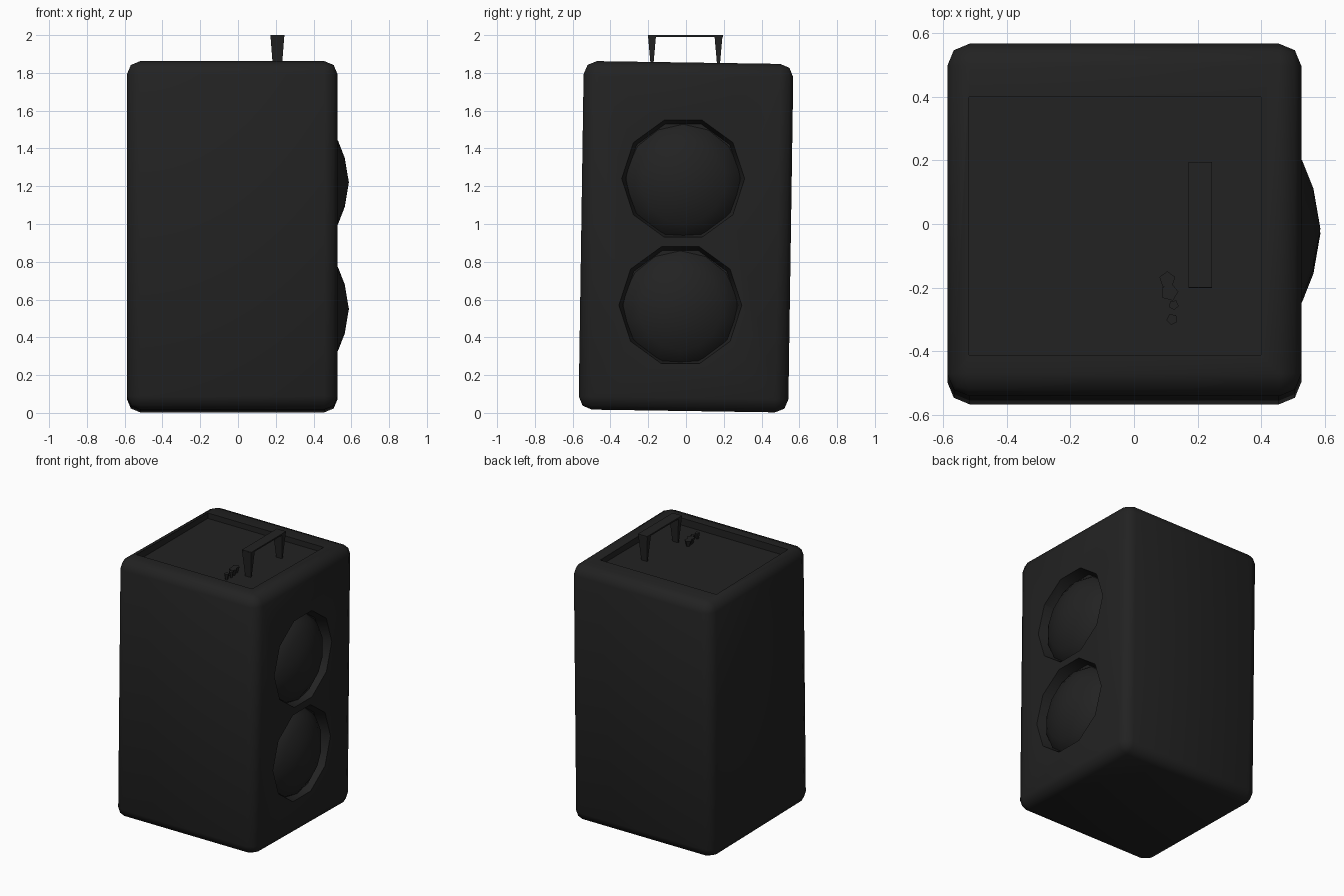
import bpy, bmesh
from math import pi, radians
from mathutils import Matrix, Vector

cube = bpy.data.objects.get("Cube")
if cube:
    bpy.data.objects.remove(cube, do_unlink=True)

mat = bpy.data.materials.new("charcoal")
mat.use_nodes = True
colour = (0.016, 0.016, 0.016, 1)
mat.diffuse_color = colour
bsdf = mat.node_tree.nodes["Principled BSDF"]
bsdf.inputs["Base Color"].default_value = colour
bsdf.inputs["Roughness"].default_value = 0.8


def finish(name, bm, smooth=None):
    bmesh.ops.recalc_face_normals(bm, faces=bm.faces)
    mesh = bpy.data.meshes.new(name)
    bm.to_mesh(mesh)
    bm.free()
    mesh.materials.append(mat)
    obj = bpy.data.objects.new(name, mesh)
    bpy.context.collection.objects.link(obj)
    if smooth:
        shade(obj, smooth)
    return obj


def select(obj):
    bpy.ops.object.select_all(action='DESELECT')
    obj.select_set(True)
    bpy.context.view_layer.objects.active = obj


def shade(obj, angle):
    select(obj)
    bpy.ops.object.shade_smooth_by_angle(angle=radians(angle))


def box(bm, lo, hi, taper=(1, 1)):
    """Box between two corners; taper scales the bottom in x and y."""
    lo, hi = Vector(lo), Vector(hi)
    mid, size = (lo + hi) / 2, hi - lo
    for v in bmesh.ops.create_cube(bm, size=1)["verts"]:
        if v.co.z < 0:
            v.co.x *= taper[0]
            v.co.y *= taper[1]
        v.co = mid + v.co * size


def cut(target, bm):
    cutter = finish("cutter", bm)
    cutter.hide_render = True
    mod = target.modifiers.new("cut", 'BOOLEAN')
    mod.operation, mod.solver, mod.object = 'DIFFERENCE', 'EXACT', cutter
    select(target)
    bpy.ops.object.modifier_apply(modifier=mod.name)
    bpy.data.objects.remove(cutter, do_unlink=True)


# Cabinet: softened box, leaning very slightly
bm = bmesh.new()
box(bm, (-0.588, -0.555, 0.01), (0.527, 0.555, 1.855))
bmesh.ops.bevel(bm, geom=bm.edges[:], offset=0.07, segments=2, profile=0.5,
                affect='EDGES')
centre = Vector((0, 0, 0.933))
bmesh.ops.rotate(bm, verts=bm.verts, cent=centre,
                 matrix=Matrix.Rotation(-0.015, 3, 'X'))
cabinet = finish("cabinet", bm)

# Shallow tray in the top
bm = bmesh.new()
box(bm, (-0.52, -0.412, 1.81), (0.4, 0.4, 2.1))
cut(cabinet, bm)

# Ten-sided speaker sockets in the right-hand panel, with domes inside
FLOOR = 0.45
speakers = {"upper": (-0.015, 1.24), "lower": (-0.03, 0.57)}
for name, (y, z) in speakers.items():
    bm = bmesh.new()
    bmesh.ops.create_cone(bm, cap_ends=True, segments=10, radius1=0.305,
                          radius2=0.345, depth=0.15,
                          matrix=Matrix.Translation((FLOOR + 0.075, y, z))
                          @ Matrix.Rotation(pi / 2, 4, 'Y'))
    cut(cabinet, bm)

    bm = bmesh.new()
    profile = [(0, 0.587), (0.13, 0.565), (0.22, 0.53), (0.28, 0.49),
               (0.315, 0.44)]
    points = [bm.verts.new((x, y, z - 0.02 + r)) for r, x in profile]
    edges = [bm.edges.new(pair) for pair in zip(points, points[1:])]
    bmesh.ops.spin(bm, geom=points + edges, cent=(0, y, z - 0.02),
                   axis=(1, 0, 0), angle=2 * pi, steps=14)
    bmesh.ops.remove_doubles(bm, verts=bm.verts, dist=0.001)
    finish(name + "_speaker_dome", bm, 60)
shade(cabinet, 50)

# Carry handle: thin strap on two tapered legs
bm = bmesh.new()
box(bm, (0.172, -0.2, 1.99), (0.245, 0.195, 2.0))
for y in (-0.18, 0.172):
    box(bm, (0.172, y - 0.021, 1.805), (0.245, y + 0.021, 1.995), (0.6, 0.2))
finish("handle", bm)

# Row of little angular control knobs on the tray
bm = bmesh.new()
for i, (x, y, r) in enumerate([(0.105, -0.175, 0.026), (0.112, -0.215, 0.028),
                               (0.125, -0.255, 0.016), (0.12, -0.3, 0.018)]):
    bmesh.ops.create_cone(bm, cap_ends=True, segments=5, radius1=r * 0.5,
                          radius2=r, depth=0.045,
                          matrix=Matrix.Translation((x, y, 1.83))
                          @ Matrix.Rotation(i, 4, 'Z'))
finish("control_knobs", bm)
